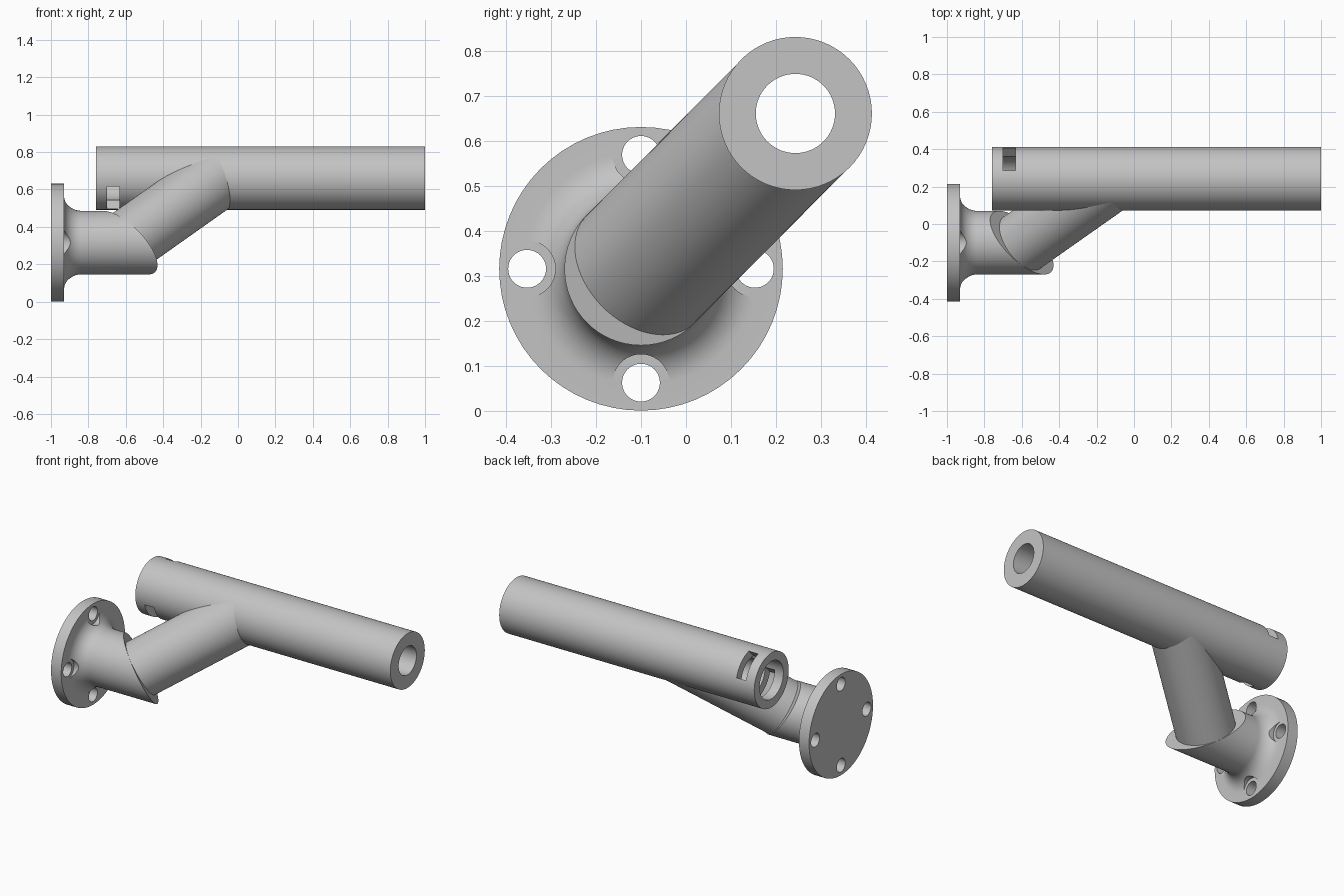
import bpy, bmesh, math
from mathutils import Vector, Matrix

if "Cube" in bpy.data.objects:
    bpy.data.objects.remove(bpy.data.objects["Cube"], do_unlink=True)

# One plain grey material
grey = bpy.data.materials.new("plain_grey")
grey.use_nodes = True
colour = (0.55, 0.55, 0.55, 1)
grey.diffuse_color = colour
grey.node_tree.nodes["Principled BSDF"].inputs["Base Color"].default_value = colour

SEG = 64
R = 0.17                                  # shared outer radius of all pipes
STUB = Vector((-0.60, -0.10, 0.316))      # bend point on the flange axis
JOINT = Vector((-0.112, 0.243, 0.661))    # point where the strut meets the tube
AXIS = (JOINT - STUB).normalized()
HOLE_RING = 0.253


def to_object(name, bm):
    bmesh.ops.recalc_face_normals(bm, faces=bm.faces)
    mesh = bpy.data.meshes.new(name)
    bm.to_mesh(mesh)
    bm.free()
    mesh.materials.append(grey)
    obj = bpy.data.objects.new(name, mesh)
    bpy.context.collection.objects.link(obj)
    return obj


def cylinder(name, start, end, radius, segments=SEG):
    start, end = Vector(start), Vector(end)
    d = end - start
    mat = Matrix.Translation((start + end) / 2) @ d.to_track_quat('Z', 'Y').to_matrix().to_4x4()
    bm = bmesh.new()
    bmesh.ops.create_cone(bm, cap_ends=True, segments=segments, radius1=radius,
                          radius2=radius, depth=d.length, matrix=mat)
    return to_object(name, bm)


def x_cylinder(name, x0, x1, centre, radius, segments=SEG):
    return cylinder(name, (x0, centre.y, centre.z), (x1, centre.y, centre.z), radius, segments)


def cut(obj, cutter):
    # Subtract the cutter, bake the result and discard the cutter
    cutter.hide_render = True
    mod = obj.modifiers.new("cut", 'BOOLEAN')
    mod.operation, mod.solver, mod.object = 'DIFFERENCE', 'EXACT', cutter
    bpy.context.view_layer.update()
    baked = bpy.data.meshes.new_from_object(
        obj.evaluated_get(bpy.context.evaluated_depsgraph_get()))
    obj.modifiers.clear()
    obj.data = baked
    bpy.data.objects.remove(cutter, do_unlink=True)


def smooth(obj):
    bpy.ops.object.select_all(action='DESELECT')
    obj.select_set(True)
    bpy.context.view_layer.objects.active = obj
    bpy.ops.object.shade_smooth_by_angle(angle=math.radians(30))


# Flange with filleted stub, turned from a profile of (x, radius)
FILLET = 0.09
FACE = -0.93
profile = [(-1, 0), (-1, 0.315), (FACE, 0.315)]
for i in range(11):
    a = math.pi / 2 * i / 10
    profile.append((FACE + FILLET * (1 - math.cos(a)), R + FILLET * (1 - math.sin(a))))
profile += [(-0.38, R), (-0.38, 0)]
bm = bmesh.new()
verts = [bm.verts.new((x, STUB.y, STUB.z + r)) for x, r in profile]
edges = [bm.edges.new(pair) for pair in zip(verts, verts[1:])]
bmesh.ops.spin(bm, geom=verts + edges, cent=STUB, axis=(1, 0, 0),
               angle=2 * math.pi, steps=SEG)
bmesh.ops.remove_doubles(bm, verts=bm.verts, dist=0.0001)
# Slice the stub square to the strut and cap it
bmesh.ops.bisect_plane(bm, geom=bm.verts[:] + bm.edges[:] + bm.faces[:],
                       plane_co=STUB, plane_no=AXIS, clear_outer=True)
bmesh.ops.holes_fill(bm, edges=[e for e in bm.edges if e.is_boundary], sides=0)
flange = to_object("mounting_flange", bm)

# Four bolt holes, each with a clearance recess in the fillet
for k in range(4):
    a = k * math.pi / 2
    spot = STUB + Vector((0, math.cos(a), math.sin(a))) * HOLE_RING
    cut(flange, x_cylinder("recess_cutter", FACE + 0.0005, -0.80, spot, 0.063, 40))
    cut(flange, x_cylinder("bolt_cutter", -1.1, -0.80, spot, 0.042, 40))

# Main tube with through bore and wider socket at one end
tube = x_cylinder("main_tube", -0.76, 1.0, JOINT, R)
cut(tube, x_cylinder("bore_cutter", -1.1, 1.1, JOINT, 0.088))
cut(tube, x_cylinder("socket_cutter", -1.1, -0.60, JOINT, 0.117))

# Slot crossing the socket diagonally
bm = bmesh.new()
bmesh.ops.create_cube(bm, size=1, matrix=Matrix.Translation((-0.667, JOINT.y, JOINT.z))
                      @ Matrix.Rotation(math.pi / 4, 4, 'X')
                      @ Matrix.Diagonal((0.065, 0.5, 0.17, 1)))
cut(tube, to_object("slot_cutter", bm))

# Slanted strut, kept clear of the bore
strut = cylinder("slanted_strut", STUB - AXIS * 0.01, JOINT - AXIS * 0.002, R - 0.0005)
cut(strut, x_cylinder("bore_cutter", -1.1, 1.1, JOINT, 0.095))

for part in (flange, tube, strut):
    smooth(part)
